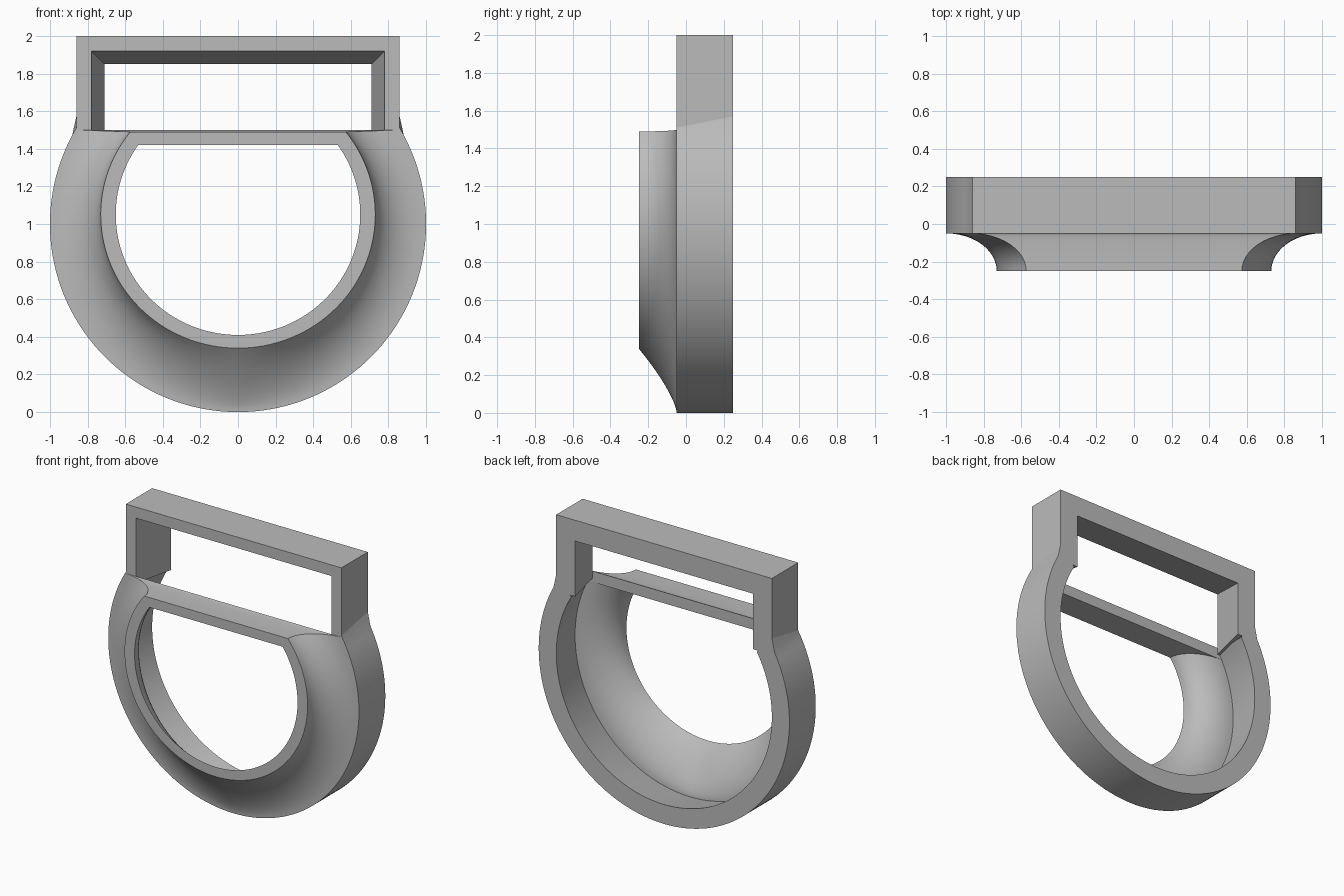
import bpy, bmesh
from math import sin, cos, pi, radians

if "Cube" in bpy.data.objects:
    bpy.data.objects.remove(bpy.data.objects["Cube"], do_unlink=True)

metal = bpy.data.materials.new("plain grey")
metal.use_nodes = True
GREY = (0.5, 0.5, 0.5, 1)
metal.diffuse_color = GREY
metal.node_tree.nodes["Principled BSDF"].inputs["Base Color"].default_value = GREY


def sweep(name, sections, closed):
    """Join a row of matching cross-sections into one solid."""
    bm = bmesh.new()
    rows = [[bm.verts.new(p) for p in sec] for sec in sections]
    pairs = list(zip(rows, rows[1:]))
    if closed:
        pairs.append((rows[-1], rows[0]))
    else:
        bm.faces.new(rows[0])
        bm.faces.new(rows[-1])
    n = len(rows[0])
    for a, b in pairs:
        for i in range(n):
            j = (i + 1) % n
            bm.faces.new((a[i], a[j], b[j], b[i]))
    bmesh.ops.recalc_face_normals(bm, faces=bm.faces)
    mesh = bpy.data.meshes.new(name)
    bm.to_mesh(mesh)
    bm.free()
    mesh.materials.append(metal)
    obj = bpy.data.objects.new(name, mesh)
    bpy.context.collection.objects.link(obj)
    bpy.ops.object.select_all(action="DESELECT")
    obj.select_set(True)
    bpy.context.view_layer.objects.active = obj
    bpy.ops.object.shade_smooth_by_angle(angle=radians(30))
    return obj


def arc(rx, rz, centre, end, s):
    """Point on an ellipse, measured from the bottom; s runs from -1 to 1."""
    t = radians(end) * s
    return rx * sin(t), centre - rz * cos(t)


STEPS = 96
PARAMS = [2 * i / STEPS - 1 for i in range(STEPS + 1)]
FRONT, MID, BACK = -0.25, -0.05, 0.25

# Rear ring: open band whose bore narrows toward the back
band = []
for s in PARAMS:
    outer = arc(1, 1, 1, 120.7, s)
    rear = outer
    if abs(s) == 1:  # small raised tip where the band meets a post
        rear = (0.86 * s, 1.57)
    hole_back = arc(0.86, 0.86, 1, 120.7, s)
    hole_front = arc(0.92, 0.92, 1, 120.7, s)
    band.append([(p[0], y, p[1]) for p, y in
                 ((outer, MID), (rear, BACK), (hole_back, BACK), (hole_front, MID))])
sweep("rear_ring", band, False)


# Front cup: concave flare to a smaller lip, closed across the top by a bar
def flare(big, small, bend, count=12):
    pts = []
    for k in range(count + 1):
        a = k / count * pi / 2
        depth = 1 - cos(a)
        f = bend * sin(a) + (1 - bend) * depth
        pts.append((big[0] + (small[0] - big[0]) * f,
                    MID + (FRONT - MID) * depth,
                    big[1] + (small[1] - big[1]) * f))
    return pts


cup = []
for s in PARAMS:
    bend = min(1, 0.3 + 0.7 * abs(sin(radians(120) * s))) if abs(s) < 0.75 else 1
    outside = flare(arc(1, 1, 1, 120, s), arc(0.73, 0.71, 1.05, 128.3, s), bend)
    inside = flare(arc(0.92, 0.92, 1, 117.2, s), arc(0.65, 0.64, 1.05, 125.3, s), bend)
    cup.append(outside + inside[::-1])
sweep("front_cup_and_bar", cup, True)

# Upper window frame: two posts and a top rail with tapered inner walls
frame = []
for side, top in ((-1, False), (-1, True), (1, True), (1, False)):
    def corner(x, y, z):
        return (side * x, y, z if top else 1.45)
    frame.append([corner(0.86, MID, 2), corner(0.86, BACK, 2),
                  corner(0.71, BACK, 1.85), corner(0.78, MID, 1.92)])
sweep("window_frame", frame, False)
